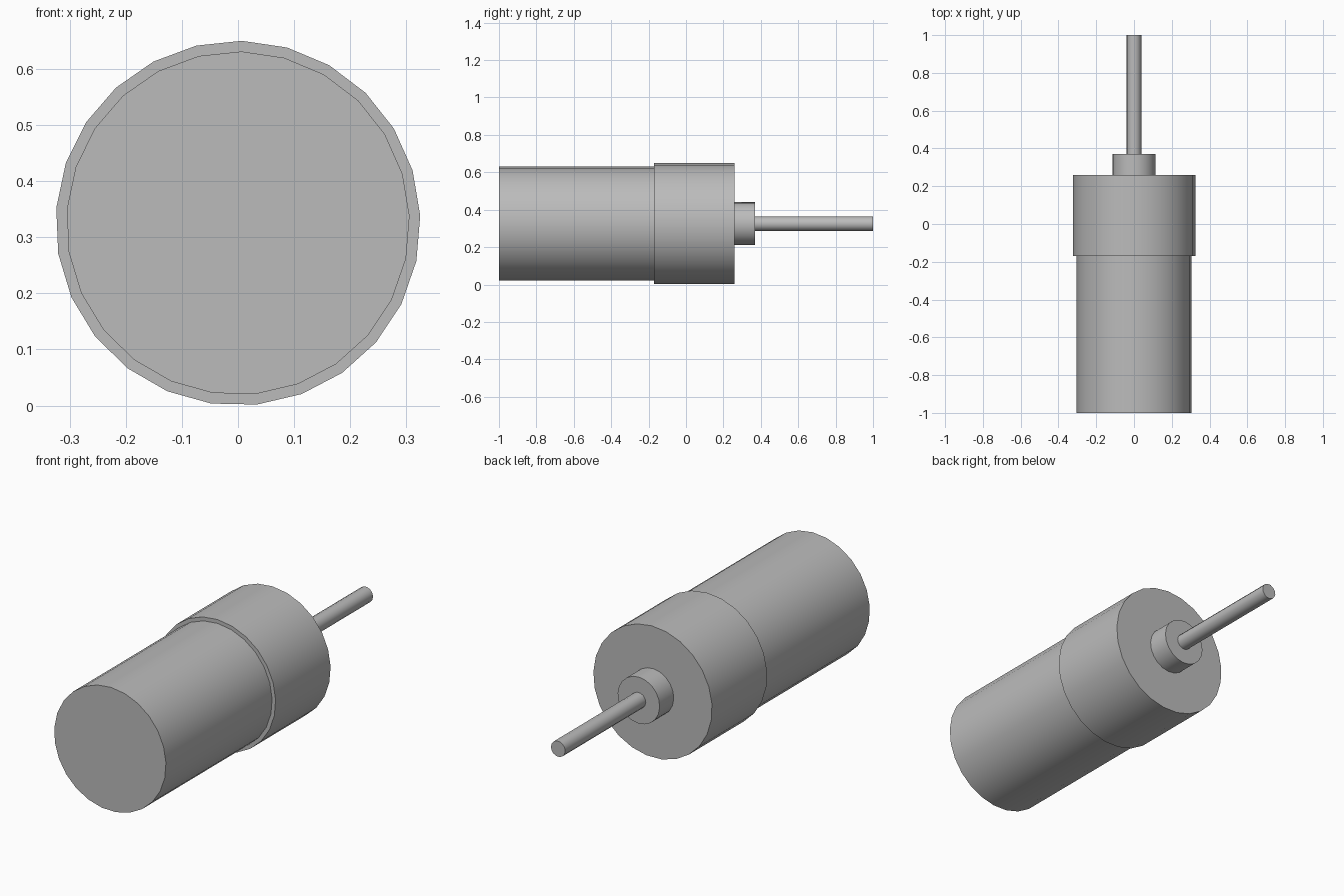
import bpy
import math
from mathutils import Matrix

cube = bpy.data.objects.get("Cube")
if cube:
    bpy.data.objects.remove(cube, do_unlink=True)

# One plain grey metal for every part
grey = bpy.data.materials.new("grey metal")
grey.use_nodes = True
colour = (0.5, 0.5, 0.5, 1)
grey.diffuse_color = colour
grey.node_tree.nodes["Principled BSDF"].inputs["Base Color"].default_value = colour

AXIS_Z = 0.325


def cylinder(name, radius, y0, y1, sides, turn=-0.8):
    """Cylinder along y, with its first corner turned from +x by some degrees."""
    bpy.ops.mesh.primitive_cylinder_add(vertices=sides, radius=radius, depth=y1 - y0)
    ob = bpy.context.object
    ob.name = name
    # The primitive starts at +y; bring that corner to +x, then lay it along y
    spin = Matrix.Rotation(math.radians(-90 - turn), 4, "Z")
    lay = Matrix.Rotation(math.radians(90), 4, "X")
    flip = Matrix.Rotation(math.radians(2 * turn), 4, "Y")
    place = Matrix.Translation((0, (y0 + y1) / 2, AXIS_Z))
    ob.data.transform(place @ flip @ lay @ spin)
    ob.data.materials.append(grey)
    bpy.ops.object.shade_smooth_by_angle(angle=math.radians(35))
    return ob


# Motor body, wider gearbox, bearing boss and output shaft
cylinder("motor_body", 0.306, -1.0, -0.17, 25)
cylinder("gearbox", 0.325, -0.17, 0.26, 25)
cylinder("bearing_boss", 0.115, 0.26, 0.37, 20)
cylinder("output_shaft", 0.039, 0.37, 1.0, 14)
